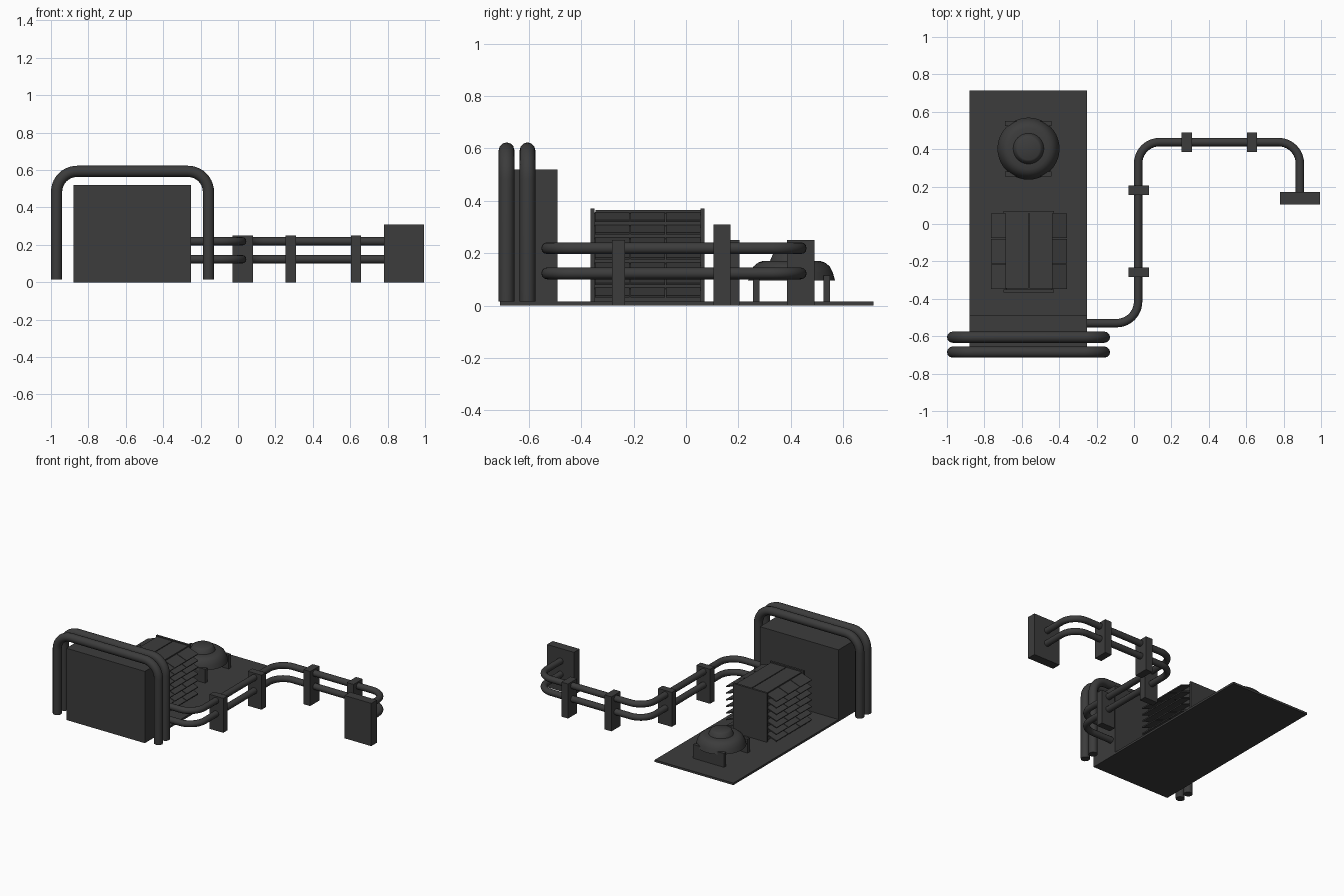
import bpy, bmesh, math
from mathutils import Vector, Matrix

cube = bpy.data.objects.get("Cube")
if cube:
    bpy.data.objects.remove(cube, do_unlink=True)

GREY = (0.045, 0.045, 0.045, 1)
mat = bpy.data.materials.new("dark_grey")
mat.use_nodes = True
mat.diffuse_color = GREY
mat.node_tree.nodes["Principled BSDF"].inputs["Base Color"].default_value = GREY


def add_object(name, mesh, smooth=False):
    obj = bpy.data.objects.new(name, mesh)
    bpy.context.collection.objects.link(obj)
    mesh.materials.clear()
    mesh.materials.append(mat)
    if smooth:
        bpy.ops.object.select_all(action='DESELECT')
        obj.select_set(True)
        bpy.context.view_layer.objects.active = obj
        bpy.ops.object.shade_smooth_by_angle(angle=math.radians(40))
    return obj


def box(name, x, y, z, tilt=0):
    """Box from (min, max) ranges, tilted about its own y axis."""
    mid = Vector([(a + b) / 2 for a, b in (x, y, z)])
    size = [b - a for a, b in (x, y, z)]
    bm = bmesh.new()
    bmesh.ops.create_cube(bm, size=1, matrix=Matrix.Translation(mid)
                          @ Matrix.Rotation(tilt, 4, 'Y')
                          @ Matrix.Diagonal((*size, 1)))
    mesh = bpy.data.meshes.new(name)
    bm.to_mesh(mesh)
    bm.free()
    return add_object(name, mesh)


def pipe(name, corners, bend, radius, steps=10):
    """Round tube along right-angled corners with rounded bends."""
    pts = [Vector(c) for c in corners]
    path = [pts[0]]
    for before, corner, after in zip(pts, pts[1:], pts[2:]):
        u = (before - corner).normalized() * bend
        v = (after - corner).normalized() * bend
        for i in range(steps + 1):
            a = math.pi / 2 * i / steps
            path.append(corner + u * (1 - math.sin(a)) + v * (1 - math.cos(a)))
    path.append(pts[-1])
    curve = bpy.data.curves.new(name, 'CURVE')
    curve.dimensions = '3D'
    curve.bevel_depth = radius
    curve.bevel_resolution = 4
    curve.use_fill_caps = True
    spline = curve.splines.new('POLY')
    spline.points.add(len(path) - 1)
    for point, co in zip(spline.points, path):
        point.co = (*co, 1)
    temp = bpy.data.objects.new(name + "_path", curve)
    bpy.context.collection.objects.link(temp)
    bpy.context.view_layer.update()
    graph = bpy.context.evaluated_depsgraph_get()
    mesh = bpy.data.meshes.new_from_object(temp.evaluated_get(graph))
    bpy.data.objects.remove(temp, do_unlink=True)
    return add_object(name, mesh, True)


def lathe(name, profile, centre, sides=40):
    bm = bmesh.new()
    verts = [bm.verts.new((r, 0, z)) for r, z in profile]
    edges = [bm.edges.new(pair) for pair in zip(verts, verts[1:])]
    bmesh.ops.spin(bm, geom=verts + edges, cent=(0, 0, 0), axis=(0, 0, 1),
                   angle=math.tau, steps=sides)
    bmesh.ops.remove_doubles(bm, verts=bm.verts, dist=0.0002)
    bmesh.ops.recalc_face_normals(bm, faces=bm.faces)
    bmesh.ops.translate(bm, verts=bm.verts, vec=(*centre, 0))
    mesh = bpy.data.meshes.new(name)
    bm.to_mesh(mesh)
    bm.free()
    return add_object(name, mesh, True)


# Ground plate and large cabinet
box("base_plate", (-0.88, -0.25), (-0.71, 0.715), (0, 0.015))
box("cabinet", (-0.88, -0.25), (-0.71, -0.49), (0, 0.52))

# Two hoops over the cabinet
for name, y in (("front_hoop", -0.685), ("rear_hoop", -0.605)):
    pipe(name, [(-0.97, y, 0.015), (-0.97, y, 0.593),
                (-0.158, y, 0.593), (-0.158, y, 0.015)], 0.11, 0.03)

# Pair of long pipes with supports
for name, z in (("lower_pipe", 0.123), ("upper_pipe", 0.219)):
    pipe(name, [(-0.3, -0.53, z), (0.022, -0.53, z), (0.022, 0.438, z),
                (0.887, 0.438, z), (0.887, 0.15, z)], 0.115, 0.0225)
for i, y in enumerate((-0.258, 0.18)):
    box(f"side_support_{i}", (-0.03, 0.08), (y - 0.025, y + 0.025), (0, 0.25))
for i, x in enumerate((0.282, 0.63)):
    box(f"back_support_{i}", (x - 0.027, x + 0.027), (0.385, 0.49), (0, 0.25))
box("end_panel", (0.78, 0.995), (0.105, 0.17), (0, 0.31))

# Louvred unit: core, end panels and two roof plates
MID = -0.562
box("louvre_core", (MID - 0.12, MID + 0.12), (-0.35, 0.06), (0, 0.355))
for name, y in (("front", -0.365), ("back", 0.055)):
    box(f"louvre_{name}_panel", (MID - 0.135, MID + 0.135), (y, y + 0.015), (0, 0.37))
for name, side in (("left", 1), ("right", -1)):
    xs = sorted((MID + side * 0.003, MID + side * 0.125))
    box(f"{name}_roof_plate", xs, (-0.345, 0.055), (0.35, 0.364))
    # Rows of tilted slats, three to a row
    for row in range(7):
        z = 0.338 - row * 0.048
        xs = sorted((MID + side * 0.118, MID + side * 0.205))
        for col in range(3):
            y = -0.348 + col * 0.136
            box(f"{name}_slat_{row}_{col}", xs, (y, y + 0.132),
                (z - 0.004, z + 0.004), side * math.radians(20))

# Domed vent on two upright walls
for name, y in (("front", 0.255), ("back", 0.525)):
    box(f"vent_{name}_wall", (-0.69, -0.442), (y, y + 0.025), (0, 0.115))
lathe("vent_dome", [(0, 0.095), (0.166, 0.095), (0.158, 0.125), (0.145, 0.15),
                    (0.128, 0.164), (0.11, 0.17), (0.082, 0.171), (0.07, 0.2),
                    (0.06, 0.206), (0, 0.206)], (-0.564, 0.403))
